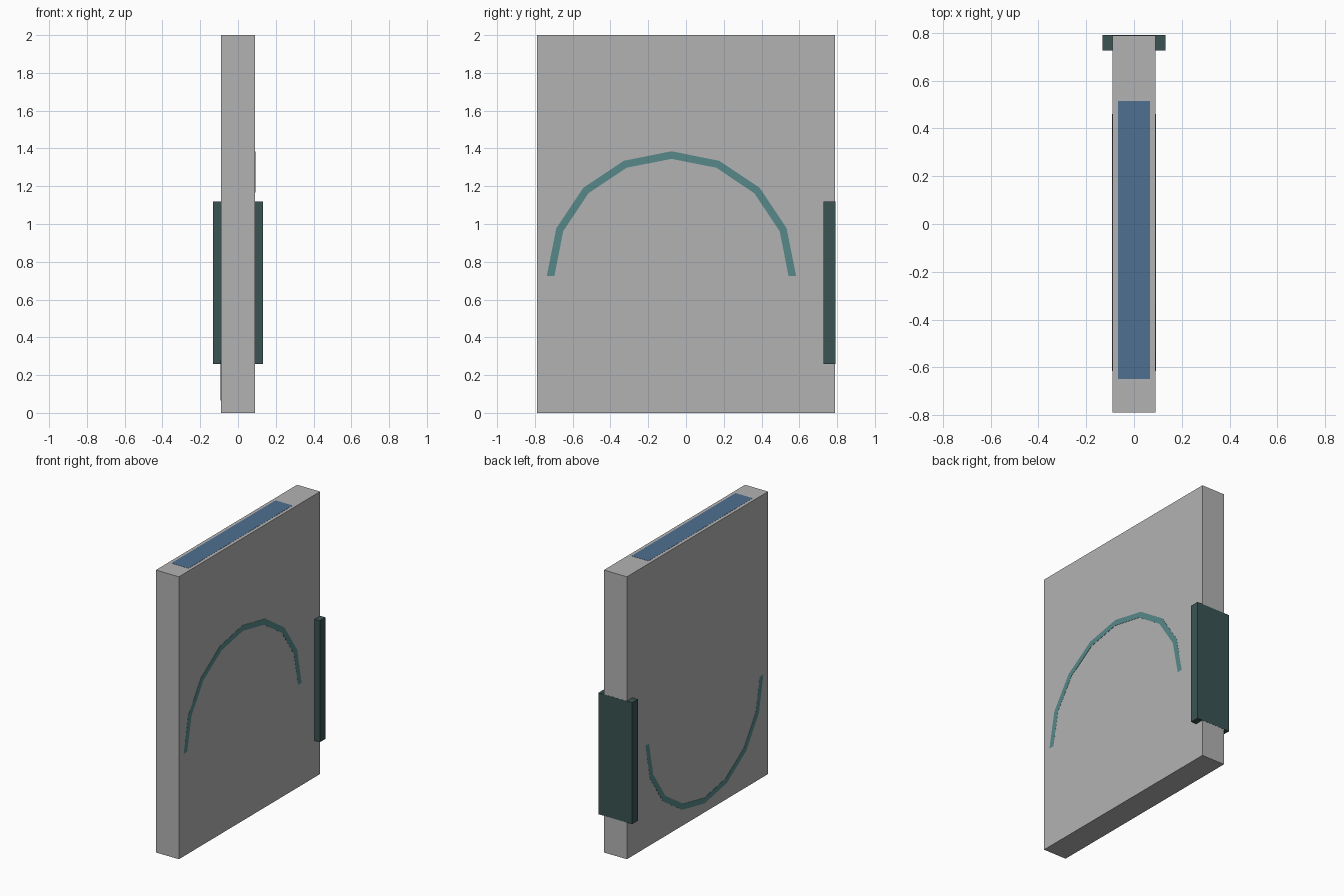
import bpy, bmesh, math

if "Cube" in bpy.data.objects:
    bpy.data.objects.remove(bpy.data.objects["Cube"])


def material(name, rgb):
    m = bpy.data.materials.new(name)
    m.diffuse_color = (*rgb, 1.0)
    m.use_nodes = True
    m.node_tree.nodes["Principled BSDF"].inputs["Base Color"].default_value = m.diffuse_color
    return m


GREY = material("grey", (0.45, 0.45, 0.45))
BLUE = material("slate blue", (0.078, 0.16, 0.28))
TEAL = material("teal", (0.095, 0.25, 0.25))
DARK = material("dark green", (0.042, 0.087, 0.085))


def finish(bm, name, mat):
    bmesh.ops.recalc_face_normals(bm, faces=bm.faces)
    me = bpy.data.meshes.new(name)
    bm.to_mesh(me)
    bm.free()
    me.materials.append(mat)
    ob = bpy.data.objects.new(name, me)
    bpy.context.collection.objects.link(ob)
    return ob


def box(name, lo, hi, mat):
    bm = bmesh.new()
    bmesh.ops.create_cube(bm, size=1)
    for v in bm.verts:
        v.co = [(a + b) / 2 + c * (b - a) for a, b, c in zip(lo, hi, v.co)]
    return finish(bm, name, mat)


def ring(name, centre, outer, inner, half, tilt, sides, mat):
    """Flat ring around x, leaning so its top shows at +x and its foot at -x."""
    bm = bmesh.new()
    loops = []
    for i in range(sides):
        a = 2 * math.pi * i / sides
        loop = []
        for r, s in ((outer, 1), (inner, 1), (inner, -1), (outer, -1)):
            z = r * math.cos(a)
            loop.append(bm.verts.new((centre[0] + s * half + tilt * z,
                                      centre[1] + r * math.sin(a),
                                      centre[2] + z)))
        loops.append(loop)
    for i in range(sides):
        p, q = loops[i], loops[(i + 1) % sides]
        for j in range(4):
            k = (j + 1) % 4
            bm.faces.new((p[j], p[k], q[k], q[j]))
    return finish(bm, name, mat)


# Main upright slab
box("slab", (-0.09, -0.79, 0), (0.09, 0.79, 2), GREY)

# Inlay flush with the top edge
box("top_inlay", (-0.067, -0.65, 1.9), (0.067, 0.515, 2.001), BLUE)

# Block wrapped around the rear edge
box("rear_block", (-0.132, 0.727, 0.26), (0.132, 0.791, 1.12), DARK)

# Inlaid ring: upper half surfaces on the right, lower half on the left
ring("inlaid_ring", (0, -0.077, 0.725), 0.66, 0.62, 0.09, 0.003, 16, TEAL)
